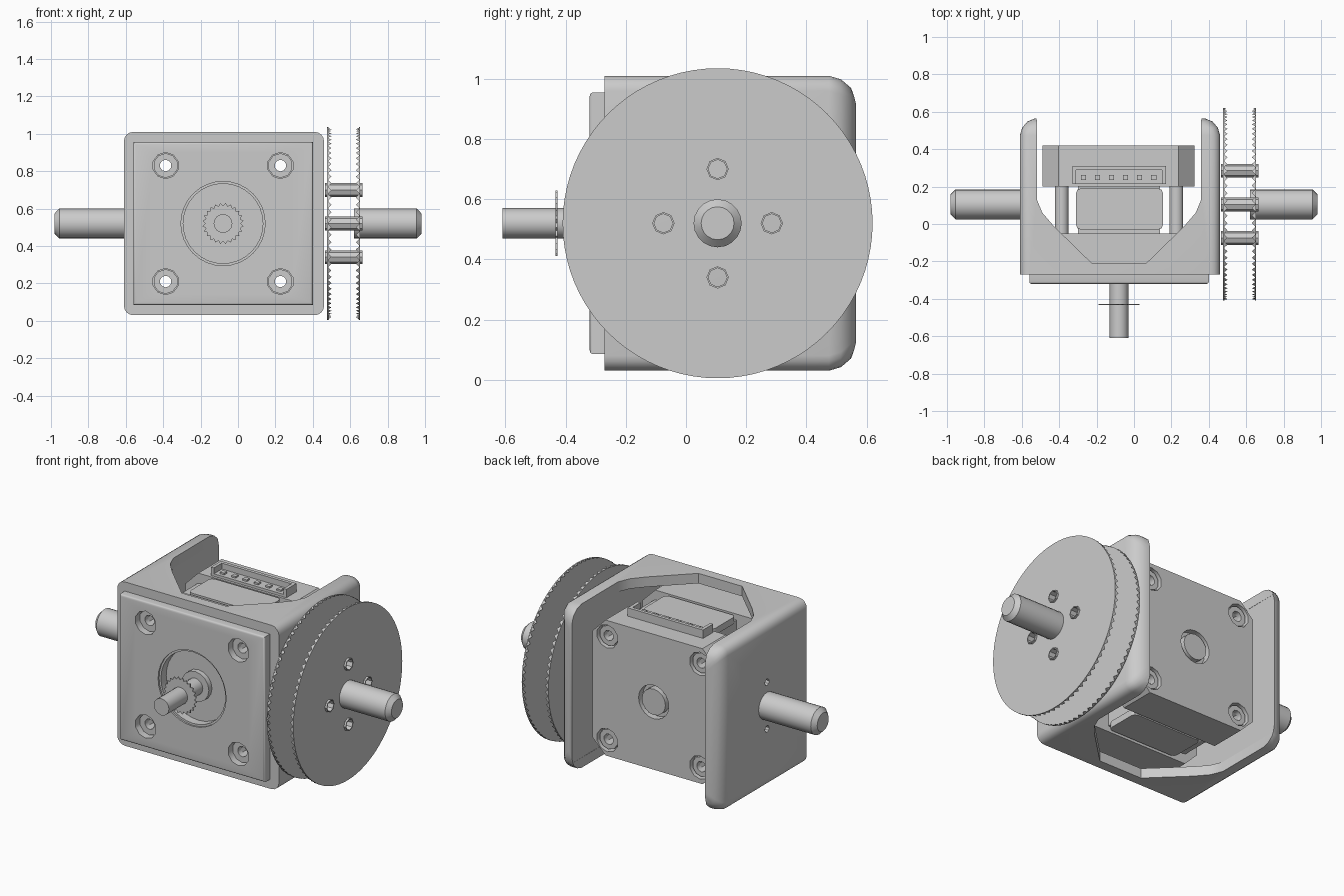
import bpy, bmesh, math
from mathutils import Matrix, Vector

cube = bpy.data.objects.get("Cube")
if cube:
    bpy.data.objects.remove(cube)

grey = bpy.data.materials.new("plain_grey")
grey.use_nodes = True
grey.diffuse_color = (0.6, 0.6, 0.6, 1)
grey.node_tree.nodes["Principled BSDF"].inputs["Base Color"].default_value = (0.6, 0.6, 0.6, 1)

CX, CZ = -0.08, 0.52      # motor axis
WY = 0.105                # wheel axis
SPIN = {"X": Matrix.Rotation(math.pi / 2, 4, "Y"),
        "Y": Matrix.Rotation(math.pi / 2, 4, "X")}


def finish(name, bm, smooth=False):
    bmesh.ops.recalc_face_normals(bm, faces=bm.faces)
    mesh = bpy.data.meshes.new(name)
    bm.to_mesh(mesh)
    bm.free()
    mesh.materials.append(grey)
    ob = bpy.data.objects.new(name, mesh)
    bpy.context.collection.objects.link(ob)
    if smooth:
        shade(ob)
    return ob


def select(ob):
    bpy.ops.object.select_all(action="DESELECT")
    ob.select_set(True)
    bpy.context.view_layer.objects.active = ob


def shade(ob):
    select(ob)
    bpy.ops.object.shade_smooth_by_angle(angle=math.radians(40))


def loft(name, rings):
    """Closed solid through rings of equal point count."""
    bm = bmesh.new()
    loops = [[bm.verts.new(p) for p in ring] for ring in rings]
    n = len(loops[0])
    for a, b in zip(loops, loops[1:]):
        for i in range(n):
            bm.faces.new((a[i], a[(i + 1) % n], b[(i + 1) % n], b[i]))
    bm.faces.new(loops[0])
    bm.faces.new(loops[-1])
    return finish(name, bm)


def box_mesh(lo, hi):
    bm = bmesh.new()
    bmesh.ops.create_cube(bm, size=1)
    lo, hi = Vector(lo), Vector(hi)
    for v in bm.verts:
        v.co = (lo + hi) / 2 + v.co * (hi - lo)
    return bm


def box(name, lo, hi):
    return finish(name, box_mesh(lo, hi))


def bevel(bm, rule, width, segments):
    edges = [e for e in bm.edges if rule(*[v.co for v in e.verts])]
    bmesh.ops.bevel(bm, geom=edges, offset=width, segments=segments,
                    profile=0.5, affect="EDGES")


def rod(name, axis, centre, radius, length, sides=16, chamfer=0, tip=1):
    """Cylinder; optional chamfer at its positive or negative end."""
    bm = bmesh.new()
    bmesh.ops.create_cone(bm, cap_ends=True, segments=sides, radius1=radius,
                          radius2=radius, depth=length)
    bmesh.ops.transform(bm, matrix=Matrix.Translation(centre) @ SPIN[axis], verts=bm.verts)
    if chamfer:
        k = "XYZ".index(axis)
        end = centre[k] + tip * length / 2
        bevel(bm, lambda a, b: abs(a[k] - end) < 1e-4 and abs(b[k] - end) < 1e-4, chamfer, 1)
    return finish(name, bm, True)


def cut(ob, *cutters):
    for c in cutters:
        m = ob.modifiers.new("cut", "BOOLEAN")
        m.operation, m.solver, m.object = "DIFFERENCE", "EXACT", c
        select(ob)
        bpy.ops.object.modifier_apply(modifier=m.name)
        bpy.data.objects.remove(c)
    shade(ob)


def tube(name, axis, centre, radius, inner, length, sides=10):
    ob = rod(name, axis, centre, radius, length, sides)
    cut(ob, rod("cutter", axis, centre, inner, length + 0.1, sides))


screws = [(CX + sx * 0.307, CZ + sz * 0.31) for sx in (-1, 1) for sz in (-1, 1)]
pins = [(0.18, 0), (-0.18, 0), (0, 0.18), (0, -0.18)]


def rounded_ring(y, inset):
    """Rounded rectangle across the bracket at depth y."""
    pts = []
    for q, (sx, sz) in enumerate(((1, 1), (-1, 1), (-1, -1), (1, -1))):
        for k in range(5):
            a = (q + k / 4) * math.pi / 2
            pts.append((-0.075 + sx * (0.485 - inset) + 0.05 * math.cos(a), y,
                        CZ + sz * (0.44 - inset) + 0.05 * math.sin(a)))
    return pts


# Folded bracket: sleeve with rounded folds and a flared cutout above and below
bracket = loft("bracket_sleeve", [rounded_ring(y, d) for y, d in (
    (-0.27, 0), (0.475, 0), (0.515, 0.012), (0.548, 0.04), (0.565, 0.082))])
half = [(0.439, 0.8), (0.439, 0.13), (0.41, 0.06), (0.35, -0.01), (0.145, -0.21)]
outline = [(CX - x, y) for x, y in half] + [(CX + x, y) for x, y in reversed(half)]
notch = loft("cutter", [[(x, y, z) for x, y in outline] for z in (-0.2, 1.3)])
inside = box("cutter", (-0.52, -0.5, 0.09), (0.36, 0.9, 0.95))
holes = [rod("cutter", "X", (-0.58, WY, CZ + s * 0.14), 0.02, 0.3, 8) for s in (-1, 1)]
cut(bracket, inside, notch, *holes)

# Front plate with central opening and screw holes
bm = box_mesh((-0.56, -0.32, 0.085), (0.40, -0.265, 0.955))
bevel(bm, lambda a, b: a.y < -0.3 and b.y < -0.3, 0.012, 3)
plate = finish("front_plate", bm)
cut(plate, rod("cutter", "Y", (CX, -0.3, CZ), 0.225, 0.3, 32),
    *[rod("cutter", "Y", (x, -0.3, z), 0.07, 0.3, 10) for x, z in screws])
tube("opening_ring", "Y", (CX, -0.285, CZ), 0.225, 0.213, 0.05, 32)

# Motor end caps, pierced for the tie bolts
for name, y0, y1 in (("motor_front_cap", -0.26, -0.05), ("motor_back_cap", 0.2, 0.42)):
    bm = box_mesh((-0.488, y0, 0.115), (0.324, y1, 0.925))
    bevel(bm, lambda a, b: abs(a.y - b.y) > 0.1, 0.085, 1)
    cap = finish(name, bm)
    cutters = [rod("cutter", "Y", (x, 0.1, z), 0.033, 1.2, 8) for x, z in screws]
    if y1 > 0.3:
        cutters += [rod("cutter", "Y", (x, 0.42, z), 0.07, 0.08, 10) for x, z in screws]
        cutters.append(rod("cutter", "Y", (CX, 0.42, CZ), 0.1, 0.08, 20))
    cut(cap, *cutters)

# Motor core, covers and tie-bolt tubes
box("motor_core", (-0.30, -0.06, 0.15), (0.14, 0.21, 0.89))
for name, z in (("core_cover_bottom", 0.135), ("core_cover_top", 0.905)):
    bm = box_mesh((-0.31, -0.03, z - 0.02), (0.155, 0.19, z + 0.02))
    bevel(bm, lambda a, b: abs(a.z - b.z) > 0.01, 0.025, 2)
    finish(name, bm)
for x, z in screws:
    tube("tie_bolt_tube", "Y", (x, 0.08, z), 0.038, 0.031, 0.27)
    tube("screw_head_front", "Y", (x, -0.268, z), 0.066, 0.031, 0.03)
    tube("screw_head_back", "Y", (x, 0.392, z), 0.06, 0.031, 0.03)

# Wire connector on top of the motor
box("connector_base", (-0.33, 0.215, 0.92), (0.17, 0.31, 0.94))
box("connector_wall", (-0.33, 0.29, 0.94), (0.17, 0.31, 0.975))
for x in (-0.33, 0.15):
    box("connector_post", (x, 0.215, 0.94), (x + 0.02, 0.31, 0.975))
for i in range(6):
    x = -0.27 + i * 0.075
    box("connector_pin", (x - 0.014, 0.235, 0.94), (x + 0.014, 0.262, 0.95))

# Motor shaft, collars and toothed ring
rod("motor_shaft", "Y", (CX, -0.43, CZ), 0.05, 0.36, 16)
rod("front_collar", "Y", (CX, -0.27, CZ), 0.09, 0.04, 16)
rod("back_shaft_end", "Y", (CX, 0.395, CZ), 0.078, 0.05, 16)
star = [(math.tau * i / 48, 0.11 if i % 2 else 0.095) for i in range(48)]
loft("toothed_ring", [[(CX + r * math.cos(a), y, CZ + r * math.sin(a)) for a, r in star]
                      for y in (-0.433, -0.427)])

# Side wheel: two thin discs, each with a row of fine teeth on its rim
for name, x, step in (("wheel_inner_disc", 0.48, 0.02), ("wheel_outer_disc", 0.65, -0.02)):
    disc = rod(name, "X", (x, WY, CZ), 0.515, 0.006, 80)
    cut(disc, *[rod("cutter", "X", (x, WY + y, CZ + z), 0.034, 0.1, 8) for y, z in pins])
    bm = bmesh.new()
    for i in range(80):
        tri = []
        for k, dx in ((0, 0), (1, 0), (0.5, step)):
            a = math.tau * (i + k) / 80
            tri.append(bm.verts.new((x + dx, WY + 0.514 * math.cos(a), CZ + 0.514 * math.sin(a))))
        bm.faces.new(tri)
    finish(name + "_teeth", bm)
for y, z in pins:
    tube("wheel_tube", "X", (0.565, WY + y, CZ + z), 0.037, 0.031, 0.2, 8)

# Axle stubs on both sides
rod("axle_right", "X", (0.80, WY, CZ), 0.08, 0.36, 20, 0.025, 1)
rod("axle_left", "X", (-0.785, WY, CZ), 0.08, 0.39, 20, 0.025, -1)
